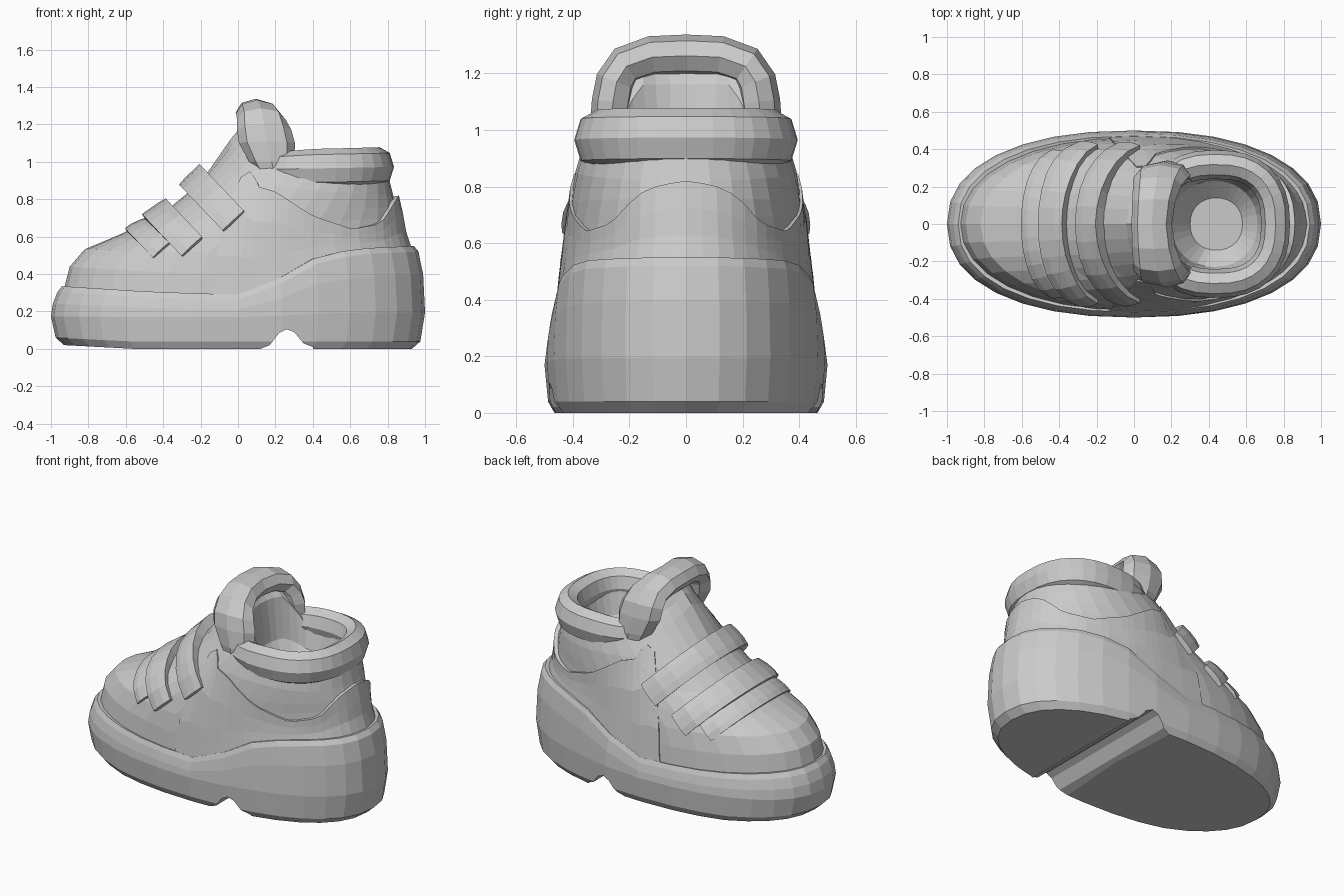
import bpy
import bmesh
from math import sin, cos, pi, radians, copysign
from mathutils import Vector
from mathutils.bvhtree import BVHTree

cube = bpy.data.objects.get("Cube")
if cube:
    bpy.data.objects.remove(cube)

GREY = (0.6, 0.6, 0.6, 1)
mat = bpy.data.materials.new("plain grey")
mat.use_nodes = True
mat.diffuse_color = GREY
mat.node_tree.nodes["Principled BSDF"].inputs["Base Color"].default_value = GREY


def curve(pts, x):
    """Piecewise linear height along a short list of points."""
    if x <= pts[0][0]:
        return pts[0][1]
    for (a, p), (b, q) in zip(pts, pts[1:]):
        if x <= b:
            return p + (q - p) * (x - a) / (b - a)
    return pts[-1][1]


def oval(a, power=.88):
    """Point on a slightly squared unit circle."""
    return tuple(copysign(abs(v) ** power, v) for v in (cos(a), sin(a)))


def skin(name, rings, closed=True, caps=True):
    """Join rows of points into a surface with faces turned outward."""
    bm = bmesh.new()
    rows = [[bm.verts.new(p) for p in r] for r in rings]
    n = len(rows[0])
    for a, b in zip(rows, rows[1:]):
        for i in range(n if closed else n - 1):
            j = (i + 1) % n
            bm.faces.new((a[i], a[j], b[j], b[i]))
    if caps:
        bm.faces.new(rows[0][::-1])
        bm.faces.new(rows[-1])
        bmesh.ops.recalc_face_normals(bm, faces=bm.faces)
    me = bpy.data.meshes.new(name)
    bm.to_mesh(me)
    bm.free()
    me.materials.append(mat)
    ob = bpy.data.objects.new(name, me)
    bpy.context.collection.objects.link(ob)
    return ob


def sweep(name, path, axis, sizes, sides=8):
    """Padded roll: oval section swept along a path, one oval axis fixed."""
    path = [Vector(p) for p in path]
    rings = []
    for i, (p, (ra, rb)) in enumerate(zip(path, sizes)):
        t = path[min(i + 1, len(path) - 1)] - path[max(i - 1, 0)]
        b = t.cross(axis).normalized()
        rings.append([p + axis * (ra * cos(a)) + b * (rb * sin(a))
                      for a in (2 * pi * k / sides for k in range(sides))])
    return skin(name, rings)


# Thick sole: oval outline, raised at the heel
SOLE_TOP = [(-1, .335), (-.5, .305), (.05, .288), (.25, .385), (.42, .48), (.65, .535), (1, .55)]
SEG = 32


def sole_ring(scale, height):
    ring = []
    for k in range(SEG):
        x, y = oval(2 * pi * k / SEG)
        ring.append((x * scale, y * scale * .5, height(x)))
    return ring


def spring(x):
    return 0.05 * max(0, -x - 0.6)


def top(x):
    return curve(SOLE_TOP, x)


sole = skin("sole", [
    sole_ring(.93, spring),
    sole_ring(.975, lambda x: .04 + spring(x)),
    sole_ring(1, lambda x: .17 + .1 * (top(x) - .3)),
    sole_ring(.99, lambda x: top(x) * .72),
    sole_ring(.965, lambda x: top(x) - .03),
    sole_ring(.94, top),
    sole_ring(.87, lambda x: top(x) - .01)])

# Arch groove across the underside
groove = [(.1, -.1), (.12, 0), (.17, .02), (.22, .085), (.26, .105),
          (.3, .09), (.35, .03), (.4, .01), (.41, -.1)]
cutter = skin("groove_cutter", [[(x, y, z) for x, z in groove] for y in (-.7, .7)])
cutter.hide_render = True
cut = sole.modifiers.new("groove", 'BOOLEAN')
cut.operation, cut.solver, cut.object = 'DIFFERENCE', 'EXACT', cutter
bpy.context.view_layer.objects.active = sole
bpy.ops.object.modifier_apply(modifier="groove")
bpy.data.objects.remove(cutter)

# Upper: tilted oval rings (front x, z, back x, z, half width), then the foot opening
RINGS = [(-.93, .32, .92, .54, .462), (-.9, .44, .895, .58, .452), (-.82, .535, .88, .64, .438),
         (-.64, .612, .865, .7, .425), (-.42, .71, .85, .76, .41), (-.2, .89, .83, .82, .39),
         (-.04, 1.12, .81, .9, .36), (.01, 1.18, .78, .97, .32), (.1, 1.255, .72, 1, .275),
         (.165, 1.16, .7, .94, .26), (.2, .9, .66, .82, .23), (.3, .75, .58, .74, .14)]
rings = []
for i, (fx, fz, bx, bz, w) in enumerate(RINGS):
    fade = max(0, 1 - i / 4)
    ring = []
    for k in range(SEG):
        c, y = oval(2 * pi * k / SEG, .93)
        s = (1 + c) / 2
        # around the opening the front stays high behind the tongue, then drops
        fall = min(1, max(0, (s - .08) / .25)) if i > 7 else s ** .4 if i > 5 else s
        x = fx + (bx - fx) * s
        z = fz + (bz - fz) * fall
        base = RINGS[0][1] + (RINGS[0][3] - RINGS[0][1]) * s
        ring.append(Vector((x, w * y, z + fade * (top(x) - .01 - base))))
    rings.append(ring)
rings.insert(0, [p - Vector((0, 0, .1)) for p in rings[0]])
upper = skin("upper", rings)
bm = bmesh.new()
bm.from_mesh(upper.data)
tree = BVHTree.FromBMesh(bm)
bm.free()


def hit(origin, direction, lift):
    """Point on the upper's outside, lifted off by a little."""
    d = direction.normalized()
    p = tree.ray_cast(origin + d * 2, -d)[0]
    return (p if p else origin) + d * lift


def plate(name, grid, thick):
    """Layer lying on the upper, thickened inward."""
    ob = skin(name, grid, closed=False, caps=False)
    mod = ob.modifiers.new("thickness", 'SOLIDIFY')
    mod.thickness, mod.offset = thick, -1


# Straps wrapped over the instep, square to its slope
ALONG = Vector((1, 0, .95)).normalized()
NORMAL = Vector((-.95, 0, 1)).normalized()
SIDE = Vector((0, 1, 0))


def strap(name, x, z, width, lift, reach):
    centre = Vector((x, 0, z)) - NORMAL * .32
    grid = []
    for u in (.5, .2, -.2, -.5):
        row = []
        for k in range(13):
            a = radians(reach) * (k / 6 - 1)
            o = centre + ALONG * (u * width)
            thin = lift * (.45 + .55 * cos(a))
            if abs(u) == .5:
                thin -= .008
            row.append(hit(o, SIDE * sin(a) + NORMAL * cos(a), thin))
        grid.append(row)
    plate(name, grid, lift + .02)


strap("upper_strap", -.21, .88, .155, .072, 83)
strap("middle_strap", -.41, .72, .15, .06, 79)
strap("lower_strap", -.52, .65, .13, .028, 68)

# Quarter panel: wraps the heel with a scalloped top edge
EDGE = [(-.12, .72), (-.08, .86), (-.04, .95), (.03, .95), (.08, .87), (.2, .84),
        (.4, .71), (.6, .64), (.74, .67), (.81, .77), (.86, .82)]
CENTRE = Vector((.3, 0, 0))
columns = []
for k in range(49):
    a = radians(133) * (k / 24 - 1)
    d = Vector((cos(a), sin(a), 0))
    ref = hit(CENTRE + Vector((0, 0, .72)), d, 0)
    zt = curve(EDGE, ref.x)
    zb = top(ref.x) - .01
    columns.append([hit(CENTRE + Vector((0, 0, zb + (zt - zb) * t)), d,
                        .01 + .02 * t * max(0, cos(a)) ** 2)
                    for t in (0, .33, .67, 1)])
plate("quarter_panel", list(zip(*columns)), .03)

# Padded collar roll around the ankle, slimmer at its front ends
collar, sizes = [], []
for k in range(23):
    a = radians(126) * (k / 11 - 1)
    px, py = oval(a, .8)
    collar.append((.437 + .32 * px, .318 * py, .965 + .008 * cos(a)))
    sizes.append((.105 - .02 * max(0, -cos(a)), .077))
sweep("collar", collar, Vector((0, 0, 1)), sizes)

# Padded tongue roll arching above the instep: x, y, z, depth
half = [(.2, .26, .9, .07), (.18, .265, 1, .12), (.155, .258, 1.1, .15), (.14, .245, 1.17, .145),
        (.125, .21, 1.225, .13), (.105, .12, 1.257, .115)]
path = half + [(.095, 0, 1.262, .108)] + [(x, -y, z, r) for x, y, z, r in reversed(half)]
sweep("tongue", [p[:3] for p in path], Vector((1, 0, 0)), [(p[3], .075) for p in path])
